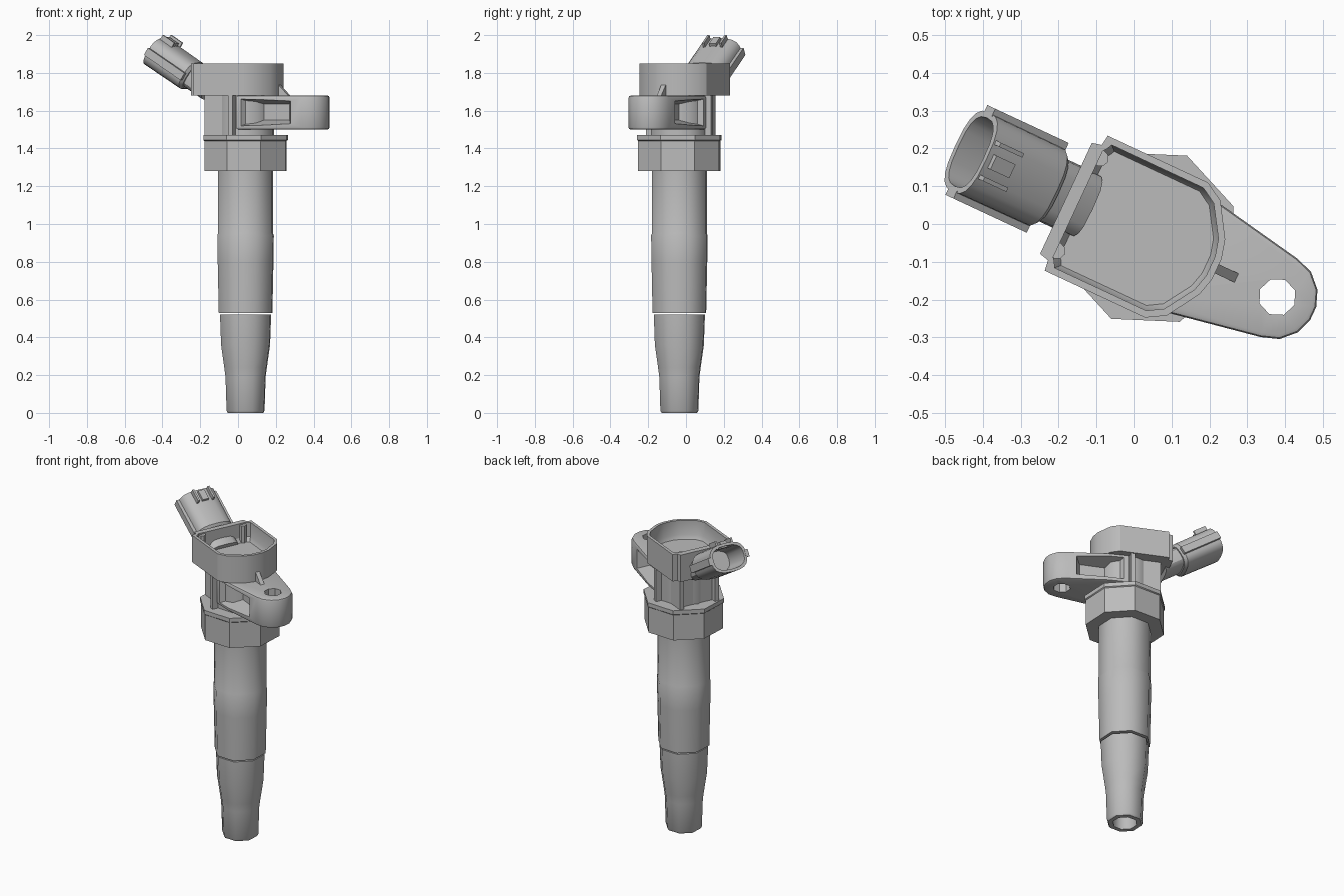
import bpy, bmesh
from math import sin, cos, pi, radians, copysign
from mathutils import Matrix, Vector

cube = bpy.data.objects.get("Cube")
if cube:
    bpy.data.objects.remove(cube, do_unlink=True)

grey = bpy.data.materials.new("grey_plastic")
grey.use_nodes = True
grey.diffuse_color = (0.5, 0.5, 0.5, 1)
grey.node_tree.nodes["Principled BSDF"].inputs["Base Color"].default_value = (0.5, 0.5, 0.5, 1)

# Local frame: x runs toward the mounting ear, -x toward the plug
BASE = Matrix.Translation((0.04, -0.035, 0)) @ Matrix.Rotation(radians(-25), 4, 'Z')


def loft(name, rings, frame=BASE, angle=30, bevel=0):
    """Closed solid through rings of equal point count."""
    bm = bmesh.new()
    loops = [[bm.verts.new(p) for p in ring] for ring in rings]
    n = len(loops[0])
    for a, b in zip(loops, loops[1:]):
        for i in range(n):
            j = (i + 1) % n
            bm.faces.new((a[i], a[j], b[j], b[i]))
    bm.faces.new(loops[0])
    bm.faces.new(loops[-1])
    bmesh.ops.recalc_face_normals(bm, faces=bm.faces)
    if bevel:
        edges = [e for e in bm.edges if abs(e.verts[0].co.z - e.verts[1].co.z) < 1e-5]
        bmesh.ops.bevel(bm, geom=edges, offset=bevel, segments=2, affect='EDGES', profile=0.5)
    mesh = bpy.data.meshes.new(name)
    bm.to_mesh(mesh)
    bm.free()
    mesh.materials.append(grey)
    mesh.shade_smooth()
    mesh.set_sharp_from_angle(angle=radians(angle))
    obj = bpy.data.objects.new(name, mesh)
    bpy.context.collection.objects.link(obj)
    obj.matrix_world = frame
    return obj


def oval(a, b, z, n=8, power=1.0):
    pts = []
    for i in range(n):
        c, s = cos(2 * pi * i / n), sin(2 * pi * i / n)
        pts.append((a * copysign(abs(c) ** power, c), b * copysign(abs(s) ** power, s), z))
    return pts


def turned(name, profile, angle=50, **kw):
    return loft(name, [oval(r, r, z) for r, z in profile], angle=angle, **kw)


def box(name, lo, hi, frame=BASE):
    corners = [(lo[0], lo[1]), (hi[0], lo[1]), (hi[0], hi[1]), (lo[0], hi[1])]
    return loft(name, [[(x, y, z) for x, y in corners] for z in (lo[2], hi[2])], frame)


def mirrored(half):
    """Outline from its +y half, listed from the plug side to the ear side."""
    return half + [(x, -y) for x, y in reversed(half)]


def at(outline, z):
    return [(x, y, z) for x, y in outline]


def cut(obj, cutters):
    for c in cutters:
        m = obj.modifiers.new("cut", 'BOOLEAN')
        m.object, m.operation, m.solver = c, 'DIFFERENCE', 'EXACT'
    bpy.context.view_layer.update()
    mesh = bpy.data.meshes.new_from_object(obj.evaluated_get(bpy.context.evaluated_depsgraph_get()))
    obj.modifiers.clear()
    obj.data = mesh
    mesh.shade_smooth()
    mesh.set_sharp_from_angle(angle=radians(30))
    for c in cutters:
        bpy.data.objects.remove(c, do_unlink=True)


# Lower boot with open tip, separated from the tube by a fine gap
turned("lower_boot", [(0.07, 0.2), (0.072, 0.0), (0.1, 0.0), (0.107, 0.012), (0.113, 0.19),
                      (0.12, 0.24), (0.138, 0.36), (0.144, 0.52)])
turned("main_tube", [(0.151, 0.53), (0.157, 0.8), (0.159, 0.94), (0.155, 0.95), (0.155, 1.29)])

# Octagonal collar with a thin top lip
turned("collar", [(0.232, 1.28), (0.232, 1.44), (0.238, 1.445), (0.238, 1.47)], angle=30)

# Neck under the housing with its stiffening ribs
turned("neck_core", [(0.16, 1.46), (0.16, 1.69)])
box("cross_rib", (-0.013, -0.19, 1.46), (0.013, 0.19, 1.69))
box("plug_side_panel", (-0.15, -0.1, 1.46), (-0.12, 0.1, 1.69))
for side in (-1, 1):
    y = side * 0.115
    box("plug_side_rib", (-0.18, y - 0.013, 1.46), (-0.04, y + 0.013, 1.69))

# Open-topped housing
outer = mirrored([(-0.243, 0.162), (-0.217, 0.168), (-0.213, 0.197), (0.08, 0.197),
                  (0.13, 0.168), (0.185, 0.08), (0.198, 0.03)])
inner = mirrored([(-0.208, 0.155), (-0.2, 0.165), (-0.193, 0.179), (0.075, 0.179),
                  (0.117, 0.154), (0.168, 0.074), (0.18, 0.028)])
floor = [(x * 0.93, y * 0.93) for x, y in inner]
loft("housing", [at(outer, 1.68), at(outer, 1.85), at(inner, 1.85), at(inner, 1.76), at(floor, 1.735)])
for side in (-1, 1):
    loft("corner_boss", [oval(0.022, 0.022, z) for z in (1.73, 1.842)],
         BASE @ Matrix.Translation((-0.205, side * 0.135, 0)))

# Mounting ear with rounded end, bolt hole and tapered side pockets
arc = [(0.368 + 0.112 * sin(t), 0.115 * cos(t)) for t in (0.1, 0.55, 1.0, 1.4)]
ear_outline = mirrored([(0.02, 0.165), (0.14, 0.158)] + arc)
ear = loft("mounting_ear", [at(ear_outline, z) for z in (1.5, 1.68)], bevel=0.012)
cutters = [loft("hole_cutter", [oval(0.05, 0.05, z) for z in (1.4, 1.8)],
                BASE @ Matrix.Translation((0.374, 0, 0)))]
for side in (-1, 1):
    rings = []
    for y, x0, x1, z0, z1 in ((0.06, 0.1, 0.285, 1.55, 1.635), (0.18, 0.04, 0.35, 1.515, 1.665)):
        rings.append([(x0, side * y, z0), (x1, side * y, z0), (x1, side * y, z1), (x0, side * y, z1)])
    cutters.append(loft("pocket_cutter", rings))
cut(ear, cutters)

# Small gusset between ear and housing
loft("ear_gusset", [[(0.18, y, 1.67), (0.265, y, 1.67), (0.195, y, 1.74), (0.18, y, 1.74)]
                    for y in (-0.013, 0.013)])

# Plug frame: x across, y up from the plug, z out along its tilted axis
tilt = radians(32)
axis = Vector((-cos(tilt), 0, sin(tilt)))
up = Vector((sin(tilt), 0, cos(tilt)))
across = up.cross(axis)
PLUG = BASE @ Matrix.Translation((-0.31, 0.005, 1.78)) @ Matrix((across, up, axis)).transposed().to_4x4()


def shell(a, b, z):
    return oval(a, b, z, 20, 0.72)


# Hollow plug shell, stem and side flanges
loft("plug_shell", [shell(0.1, 0.07, -0.008), shell(0.114, 0.083, 0.008), shell(0.116, 0.085, 0.25),
                    shell(0.1, 0.069, 0.25), shell(0.095, 0.064, 0.06)], PLUG)
loft("plug_stem", [oval(0.09, 0.062, z, 16, 0.6) for z in (-0.13, 0.01)], PLUG)
for side in (-1, 1):
    x = side * 0.12
    box("plug_flange", (x - 0.011, -0.022, 0), (x + 0.011, 0.022, 0.252), PLUG)
    x = side * 0.05
    box("latch_rail", (x - 0.006, 0.06, 0.165), (x + 0.006, 0.108, 0.245), PLUG)
box("latch_block", (-0.02, 0.06, 0.17), (0.02, 0.1, 0.235), PLUG)
